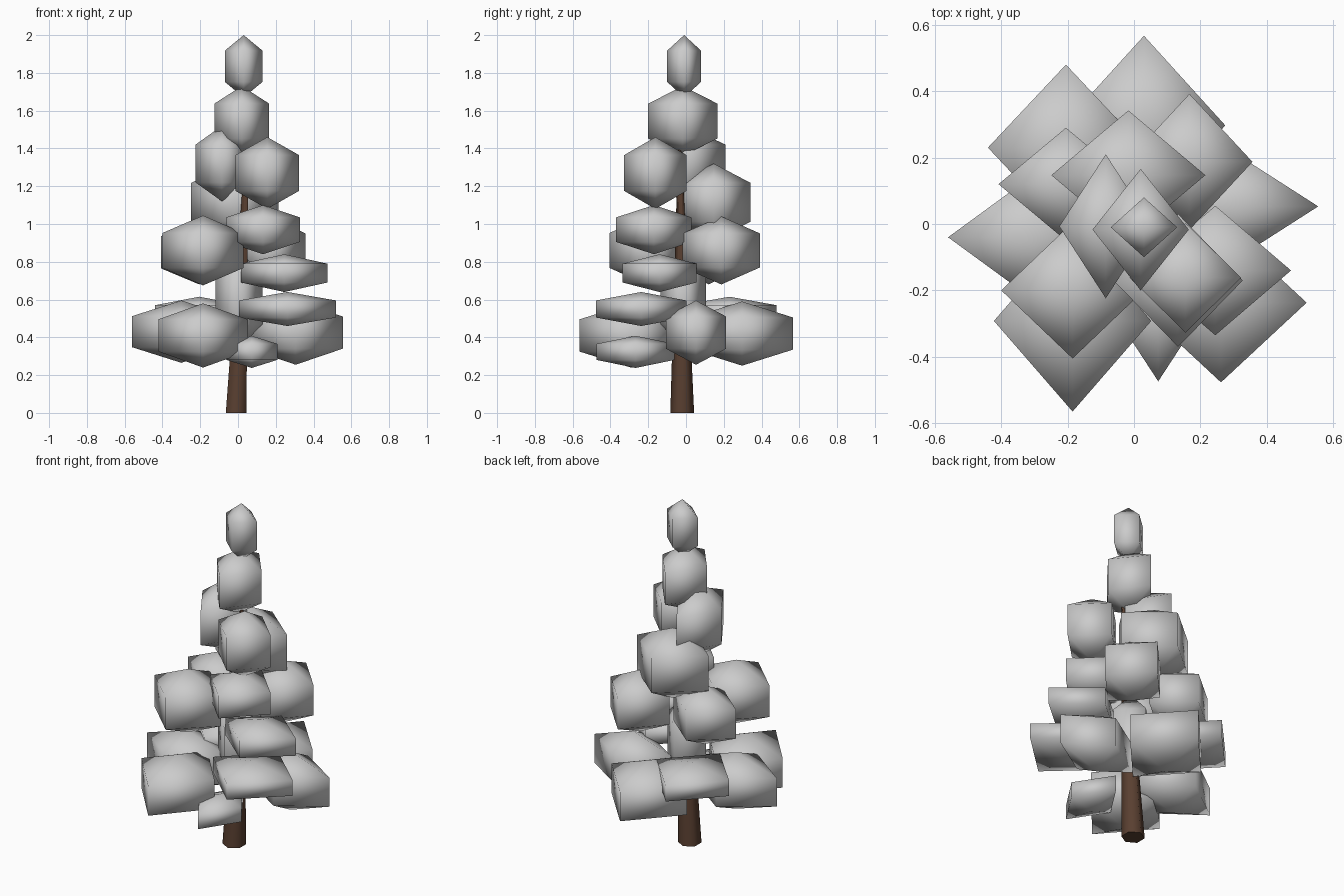
import bpy, bmesh
from mathutils import Vector, Matrix


def finish(bm, name, material=None):
    mesh = bpy.data.meshes.new(name)
    for f in bm.faces:
        f.smooth = True
    bm.to_mesh(mesh)
    bm.free()
    obj = bpy.data.objects.new(name, mesh)
    bpy.context.collection.objects.link(obj)
    if material:
        mesh.materials.append(material)
    return obj


def leaf_clump(name, centre, half):
    # four-sided, three-ring sphere; ring radius is sin(60 deg)
    bm = bmesh.new()
    bmesh.ops.create_uvsphere(bm, u_segments=4, v_segments=3, radius=1)
    a, b, c = half
    bmesh.ops.scale(bm, vec=(a / 0.866, b / 0.866, c), verts=bm.verts)
    bmesh.ops.translate(bm, vec=centre, verts=bm.verts)
    return finish(bm, name)


# Leaning tapered trunk
bark = bpy.data.materials.new("bark")
bark.diffuse_color = (0.10, 0.05, 0.03, 1)
HEIGHT = 1.5
bm = bmesh.new()
bmesh.ops.create_cone(bm, cap_ends=True, segments=6, radius1=0.063, radius2=0.006,
                      depth=HEIGHT, matrix=Matrix.Translation((-0.01, -0.02, HEIGHT / 2)))
for v in bm.verts:
    v.co += Vector((0.041, -0.009, 0)) * v.co.z
trunk = finish(bm, "trunk", bark)
trunk.data.polygons.foreach_set("use_smooth", [len(p.vertices) == 4 for p in trunk.data.polygons])

# Foliage: centre x, y, z and half sizes
clumps = [
    # crown
    (0.03, -0.01, 1.835, 0.10, 0.09, 0.165),
    (0.02, -0.017, 1.545, 0.145, 0.183, 0.185),
    # upper tier
    (0.155, -0.162, 1.27, 0.168, 0.165, 0.19),
    (-0.085, -0.007, 1.32, 0.14, 0.217, 0.20),
    (-0.017, 0.147, 1.115, 0.232, 0.195, 0.205),
    # middle tier
    (0.133, -0.17, 0.97, 0.195, 0.20, 0.13),
    (-0.185, -0.20, 0.86, 0.215, 0.205, 0.185),
    (0.167, 0.187, 0.86, 0.19, 0.205, 0.18),
    (-0.205, 0.12, 0.85, 0.203, 0.17, 0.17),
    (0.245, -0.14, 0.74, 0.228, 0.195, 0.10),
    # core
    (0.005, -0.015, 0.60, 0.125, 0.12, 0.26),
    # lower tier
    (0.262, -0.237, 0.55, 0.258, 0.24, 0.09),
    (-0.205, 0.23, 0.525, 0.235, 0.25, 0.09),
    (0.305, 0.053, 0.425, 0.25, 0.16, 0.17),
    (0.03, 0.297, 0.42, 0.245, 0.27, 0.17),
    (-0.30, -0.04, 0.43, 0.26, 0.19, 0.165),
    (-0.185, -0.292, 0.41, 0.237, 0.273, 0.17),
    (0.073, -0.267, 0.323, 0.135, 0.207, 0.085),
]
for i, v in enumerate(clumps, 1):
    leaf_clump(f"leaf_clump_{i}", v[:3], v[3:])
